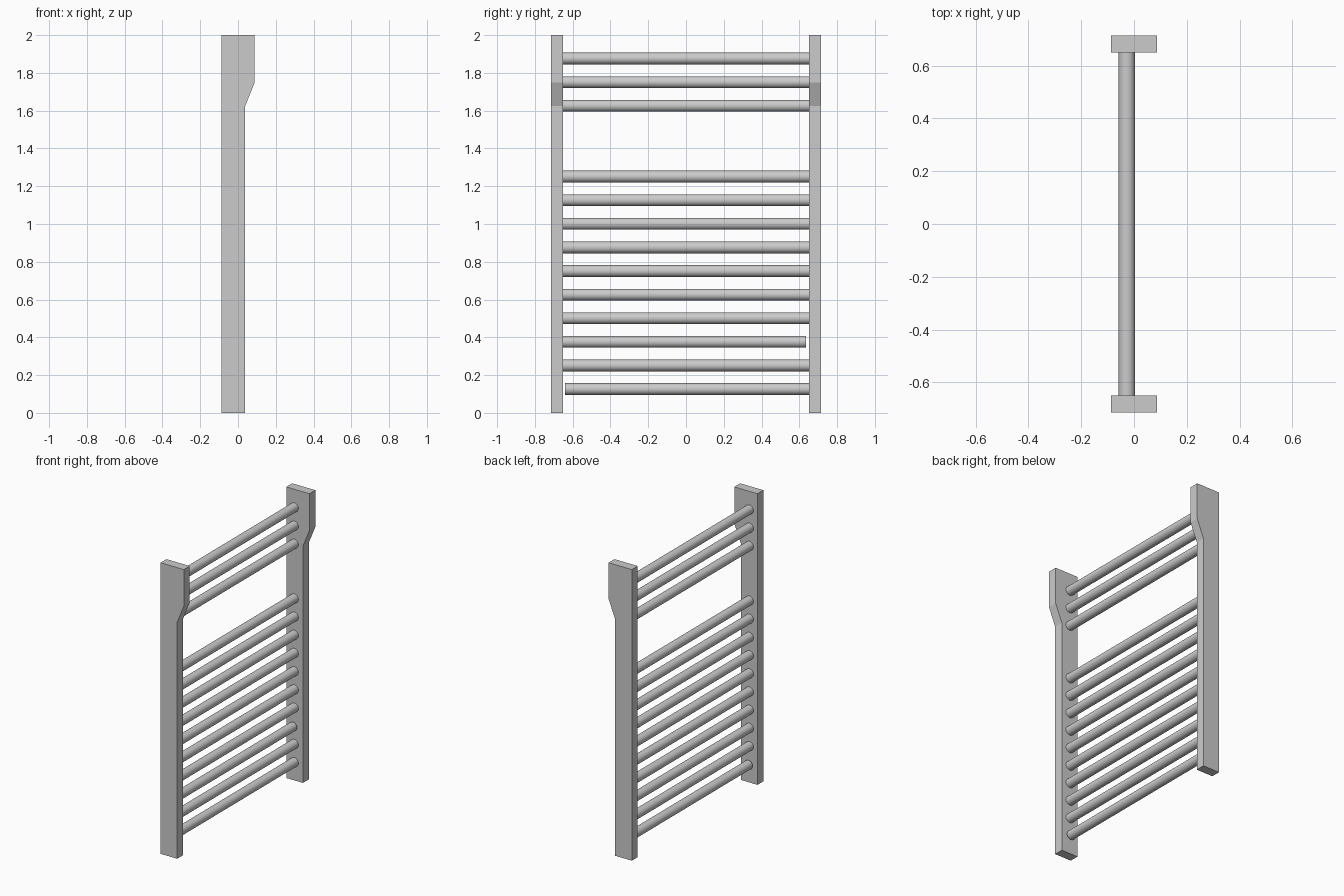
import bpy, bmesh, math
from mathutils import Matrix

if "Cube" in bpy.data.objects:
    bpy.data.objects.remove(bpy.data.objects["Cube"])

POST_IN, POST_OUT = 0.65, 0.714
RUNG_X, RUNG_R = -0.027, 0.031

# Side profile of an upright (x, z), wider at the top
PROFILE = [(-0.088, 0), (0.038, 0), (0.038, 1.625), (0.088, 1.748), (0.088, 2), (-0.088, 2)]


def finish(name, bm):
    bmesh.ops.recalc_face_normals(bm, faces=bm.faces)
    mesh = bpy.data.meshes.new(name)
    bm.to_mesh(mesh)
    bm.free()
    obj = bpy.data.objects.new(name, mesh)
    bpy.context.collection.objects.link(obj)
    return obj


def add_post(name, side):
    bm = bmesh.new()
    face = bm.faces.new([bm.verts.new((x, side * POST_IN, z)) for x, z in PROFILE])
    ext = bmesh.ops.extrude_face_region(bm, geom=[face], use_keep_orig=True)
    verts = [g for g in ext["geom"] if isinstance(g, bmesh.types.BMVert)]
    bmesh.ops.translate(bm, verts=verts, vec=(0, side * (POST_OUT - POST_IN), 0))
    finish(name, bm)


def add_rung(name, z, y0, y1):
    bm = bmesh.new()
    place = Matrix.Translation((RUNG_X, (y0 + y1) / 2, z)) @ Matrix.Rotation(math.pi / 2, 4, 'X')
    bmesh.ops.create_cone(bm, cap_ends=True, segments=32, radius1=RUNG_R,
                          radius2=RUNG_R, depth=y1 - y0, matrix=place)
    obj = finish(name, bm)
    bpy.ops.object.select_all(action='DESELECT')
    obj.select_set(True)
    bpy.context.view_layer.objects.active = obj
    bpy.ops.object.shade_smooth_by_angle(angle=math.radians(40))


# Uprights
add_post("left_upright", -1)
add_post("right_upright", 1)

# Rails: even spacing with a towel gap; two rails are slightly short at one end
for i in range(15):
    if i in (10, 11):
        continue
    y0 = -0.64 if i == 0 else -POST_IN
    y1 = 0.635 if i == 2 else POST_IN
    add_rung(f"rail_{i + 1}", 0.126 + 0.125 * i, y0, y1)
